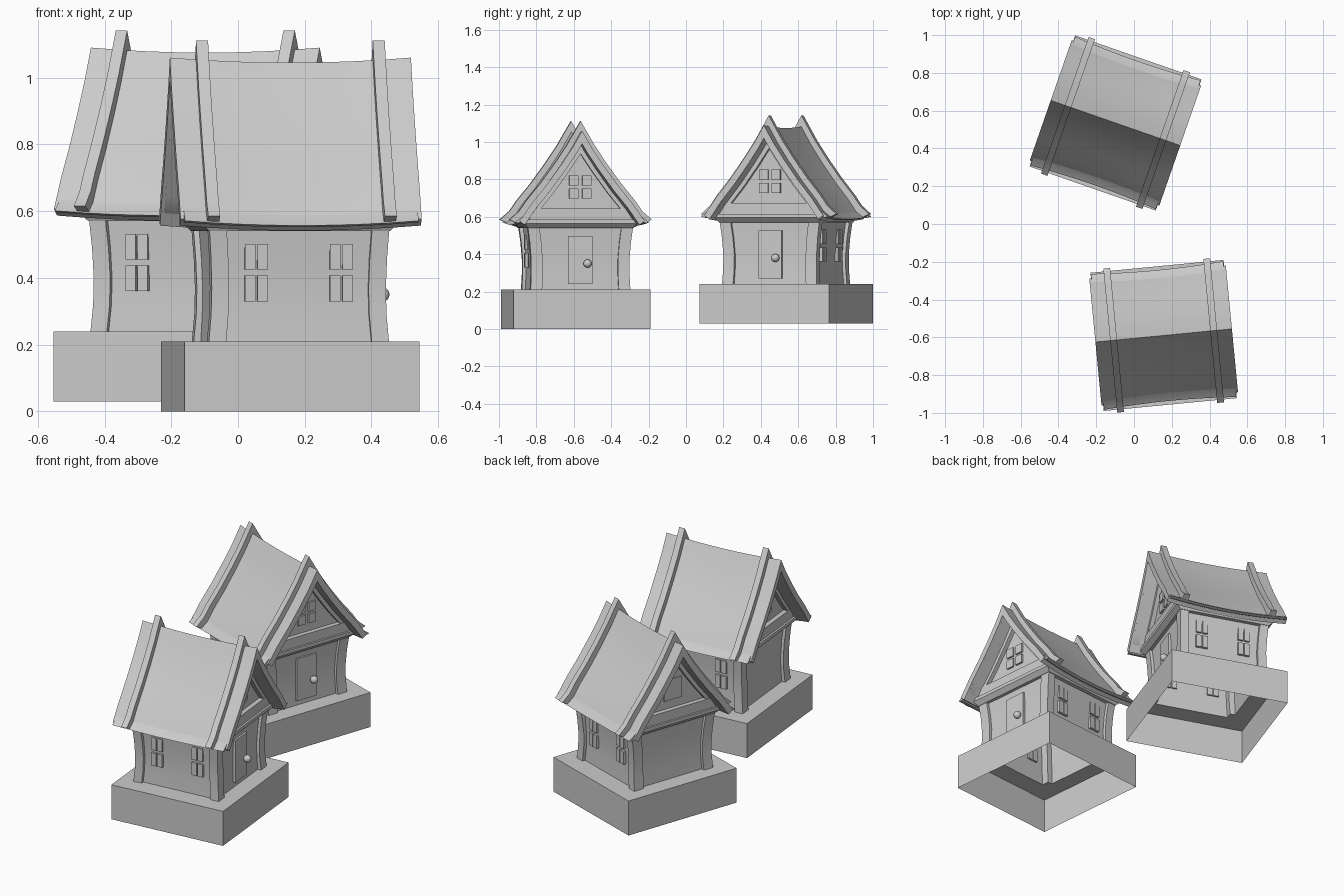
import bpy
from math import radians
from mathutils import Vector

if "Cube" in bpy.data.objects:
    bpy.data.objects.remove(bpy.data.objects["Cube"])


def make(name, verts, faces, place, smooth=False):
    me = bpy.data.meshes.new(name)
    me.from_pydata(verts, [], faces)
    ob = bpy.data.objects.new(name, me)
    bpy.context.collection.objects.link(ob)
    ob.location, ob.rotation_euler[2] = place
    # consistent outward normals
    bpy.ops.object.select_all(action='DESELECT')
    ob.select_set(True)
    bpy.context.view_layer.objects.active = ob
    bpy.ops.object.mode_set(mode='EDIT')
    bpy.ops.mesh.select_all(action='SELECT')
    bpy.ops.mesh.normals_make_consistent(inside=False)
    bpy.ops.object.mode_set(mode='OBJECT')
    if smooth:
        bpy.ops.object.shade_smooth_by_angle(angle=radians(30))
    return ob


def loft(name, rings, place, caps=True):
    """Stack of rectangles (z, x0, x1, y0, y1) joined into one skin."""
    verts, faces = [], []
    for z, x0, x1, y0, y1 in rings:
        verts += [(x0, y0, z), (x1, y0, z), (x1, y1, z), (x0, y1, z)]
    for r in range(len(rings) - 1):
        for i in range(4):
            a, b = r * 4 + i, r * 4 + (i + 1) % 4
            faces.append((a, b, b + 4, a + 4))
    if caps:
        n = len(verts)
        faces += [(3, 2, 1, 0), (n - 4, n - 3, n - 2, n - 1)]
    return make(name, verts, faces, place, True)


def box(name, x0, x1, y0, y1, z0, z1, place):
    return loft(name, [(z0, x0, x1, y0, y1), (z1, x0, x1, y0, y1)], place)


def offset(profile, d):
    """Move a half profile (y, z) along its normals; the apex stays on y = 0."""
    out = []
    for i, p in enumerate(profile):
        a = Vector(profile[max(i - 1, 0)])
        b = Vector(profile[min(i + 1, len(profile) - 1)])
        t = (b - a).normalized()
        n = Vector((-t.y, t.x))
        if i == 0:
            out.append((0, p[1] + d / n.y))
        else:
            out.append((p[0] + n.x * d, p[1] + n.y * d))
    return out


def sheet(name, outer, inner, x0, x1, segs, place, sag=False):
    """Curved gable sheet between two half profiles, extruded along x."""
    full = lambda h: [(-y, z) for y, z in h[:0:-1]] + list(h)
    o, n = full(outer), full(inner)
    m = len(o)
    loop = o + n[::-1]
    k = len(loop)
    verts, faces = [], []
    for s in range(segs + 1):
        x = x0 + (x1 - x0) * s / segs
        f = 1 - (x / 0.363) ** 2 if sag else 0
        verts += [(x, y * (1 - 0.04 * f), z - 0.015 * f) for y, z in loop]
    for s in range(segs):
        for i in range(k):
            a, b = s * k + i, s * k + (i + 1) % k
            faces.append((a, b, b + k, a + k))
    for e in (0, segs * k):
        for i in range(m - 1):
            faces.append((e + i, e + i + 1, e + k - 2 - i, e + k - 1 - i))
    return make(name, verts, faces, place, True)


ROOF = [(0, 1.06), (0.055, 0.965), (0.115, 0.875), (0.195, 0.765),
        (0.272, 0.67), (0.31, 0.615), (0.337, 0.577)]


def house(tag, place):
    # plinth and walls as one open-bottomed shell
    pl = [(z, -x, x, -y, y) for z, x, y in (
        (0, .354, .3675), (.21, .354, .3675), (.21, .25, .25),
        (.29, .246, .246), (.37, .245, .246), (.46, .248, .252), (.55, .254, .262))]
    loft(tag + "plinth_and_walls", pl, place, False)

    # flared cornice under the roof
    loft(tag + "cornice", [(z, -x, x, -y, y) for z, x, y in (
        (.54, .25, .26), (.54, .272, .285), (.565, .297, .3), (.585, .297, .3),
        (.585, .25, .26))], place, False)

    # bowed corner posts
    for sx in (-1, 1):
        for sy in (-1, 1):
            rings = [(z, sx * (x - .052), sx * x, sy * (y - .062), sy * y) for z, x, y in (
                (.21, .271, .268), (.29, .264, .264), (.37, .262, .264),
                (.46, .265, .271), (.55, .271, .283))]
            loft(tag + "corner_post", rings, place)

    # roof slab with a lower lip at the eaves
    under = offset(ROOF, -.035)
    sheet(tag + "roof", ROOF, under, -.363, .363, 8, place, True)
    lip_top, lip_low = offset(ROOF, -.004), under[:]
    lip_top[-1], lip_low[-1] = (.362, .572), (.34, .567)
    sheet(tag + "roof_lining", lip_top, lip_low, -.352, .352, 8, place, True)

    # raised roof bands
    for s in (-1, 1):
        top = offset(ROOF, .026)
        top[-1] = (.383, .585)
        low = offset(ROOF, -.02)
        low[-1] = (.335, .563)
        sheet(tag + "roof_band", top, low, s * .266 - .018, s * .266 + .018, 1, place)

    # gable walls, inner rafters and tie beams
    wall_top = offset(ROOF, -.03)[:-1]
    rafter_low = offset(ROOF, -.062)
    for s in (-1, 1):
        floor = [(y, .575) for y, z in wall_top]
        sheet(tag + "gable_wall", wall_top, floor, s * .235, s * .257, 1, place)
        sheet(tag + "gable_rafter", under[:-1], rafter_low[:-1], s * .25, s * .282, 1, place)
        loft(tag + "tie_beam", [(.575, s * .25, s * .285, -.285, .285),
                                (.645, s * .25, s * .285, -.24, .24)], place)

    # two four-pane windows on each long side
    for sy in (-1, 1):
        for cx in (-.127, .129):
            for dx in (-.019, .019):
                for z in (.33, .425):
                    box(tag + "window_pane", cx + dx - .016, cx + dx + .016,
                        sy * .235, sy * .262, z, z + .077, place)

    # attic window on the front gable, plain shutter on the rear gable
    for y in (-.035, .035):
        for z in (.697, .767):
            box(tag + "attic_pane", .25, .268, y - .025, y + .025, z, z + .055, place)
    box(tag + "attic_shutter", -.266, -.25, -.06, .06, .697, .822, place)

    # door and knob
    box(tag + "door", .235, .262, -.066, .066, .24, .497, place)
    bpy.ops.mesh.primitive_uv_sphere_add(segments=16, ring_count=8, radius=.022)
    knob = bpy.context.object
    knob.name = tag + "door_knob"
    for v in knob.data.vertices:
        v.co += Vector((.28, .037, .35))
    knob.location, knob.rotation_euler[2] = place
    bpy.ops.object.shade_smooth()


house("near_", ((.157, -.59, 0), radians(5.5)))
house("far_", ((-.098, .535, .03), radians(-19.2)))
